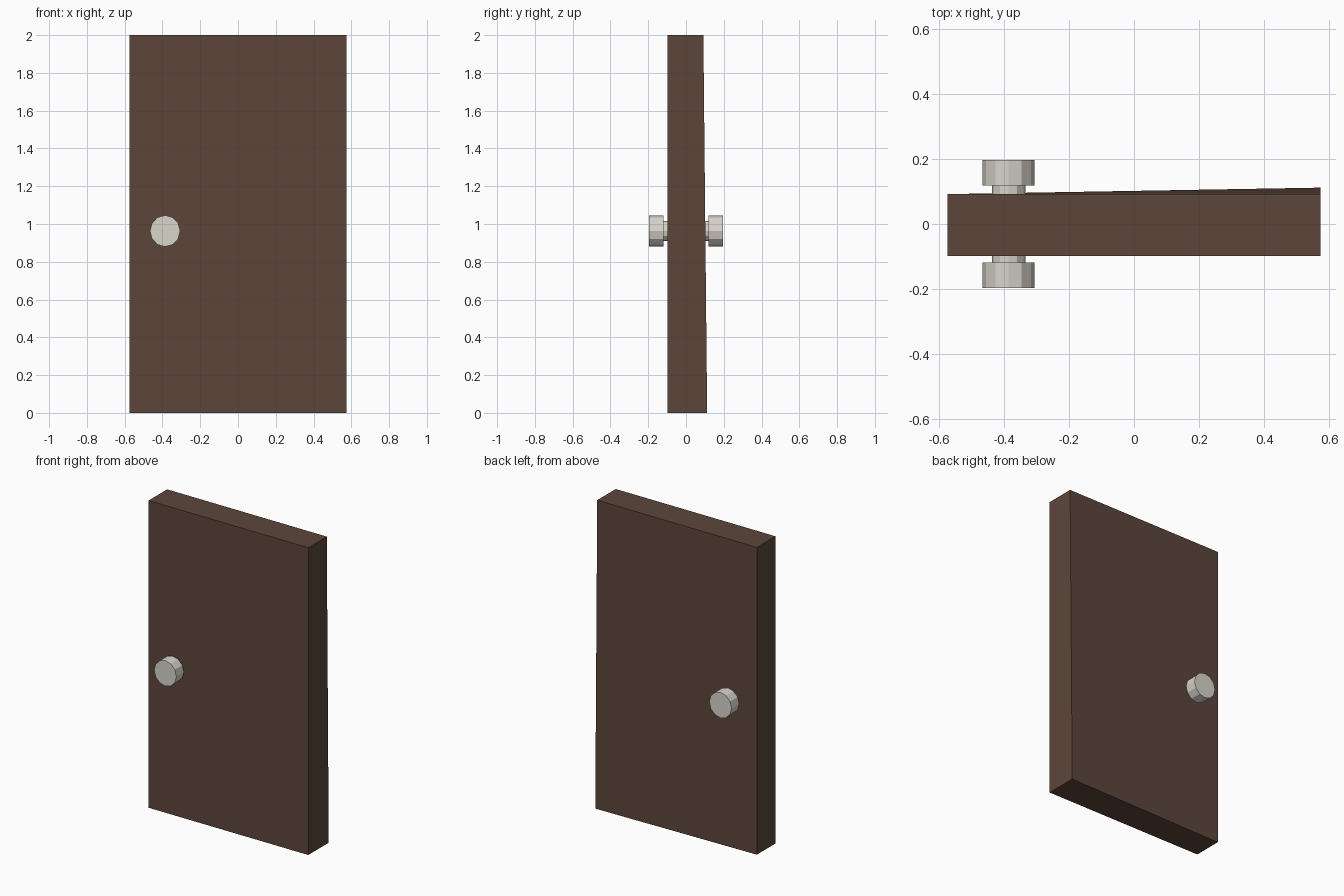
import bpy, bmesh
from math import pi

if "Cube" in bpy.data.objects:
    bpy.data.objects.remove(bpy.data.objects["Cube"])

def material(name, rgb):
    m = bpy.data.materials.new(name)
    m.diffuse_color = (*rgb, 1)
    m.use_nodes = True
    m.node_tree.nodes["Principled BSDF"].inputs["Base Color"].default_value = m.diffuse_color
    return m

wood = material("dark_wood", (0.108, 0.062, 0.043))
metal = material("pale_metal", (0.69, 0.66, 0.60))

# Door slab: a box whose lower right rear corner bulges backwards
bpy.ops.mesh.primitive_cube_add(size=1, location=(0, 0, 0))
door = bpy.context.object
door.name = "door_slab"
for v in door.data.vertices:
    right, back, top = v.co.x > 0, v.co.y > 0, v.co.z > 0
    bulged = right and back and not top
    v.co = (0.575 if right else -0.575,
            (0.112 if bulged else 0.092) if back else -0.098,
            2 if top else 0)
door.data.materials.append(wood)

def disc(name, radius, y0, y1):
    """Twelve-sided cylinder along y at the handle position."""
    bpy.ops.mesh.primitive_cylinder_add(
        vertices=12, radius=radius, depth=y1 - y0,
        location=(-0.386, (y0 + y1) / 2, 0.963), rotation=(pi / 2, 0, 0))
    ob = bpy.context.object
    ob.name = name
    ob.scale.y = 1.04   # slightly taller than wide
    ob.data.materials.append(metal)

# Knobs and stems on both faces
disc("front_knob", 0.08, -0.197, -0.119)
disc("back_knob", 0.08, 0.119, 0.197)
disc("front_stem", 0.052, -0.119, -0.09)
disc("back_stem", 0.052, 0.085, 0.119)
